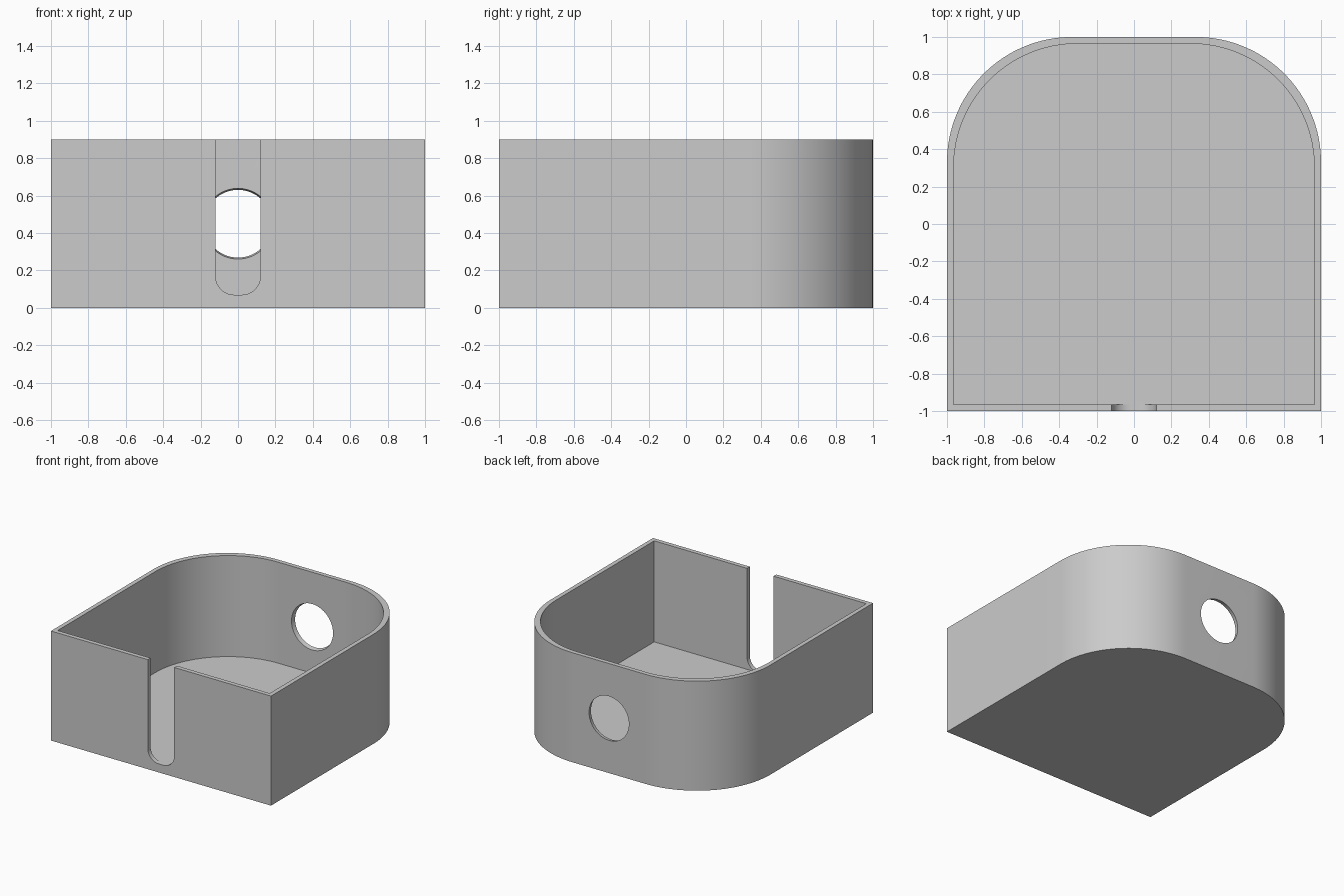
import bpy, bmesh
from math import sin, cos, pi, radians
from mathutils import Matrix, Vector

if "Cube" in bpy.data.objects:
    bpy.data.objects.remove(bpy.data.objects["Cube"])


def arc(cx, cy, r, a0, a1, n=32):
    return [(cx + r * cos(a0 + (a1 - a0) * i / n), cy + r * sin(a0 + (a1 - a0) * i / n))
            for i in range(n + 1)]


def prism(name, points, offset):
    """Closed 3D outline extruded along an offset vector."""
    bm = bmesh.new()
    face = bm.faces.new([bm.verts.new(p) for p in points])
    ext = bmesh.ops.extrude_face_region(bm, geom=[face])
    moved = [g for g in ext["geom"] if isinstance(g, bmesh.types.BMVert)]
    bmesh.ops.translate(bm, verts=moved, vec=Vector(offset))
    return finish(name, bm)


def finish(name, bm):
    bmesh.ops.recalc_face_normals(bm, faces=bm.faces)
    mesh = bpy.data.meshes.new(name)
    bm.to_mesh(mesh)
    bm.free()
    obj = bpy.data.objects.new(name, mesh)
    bpy.context.collection.objects.link(obj)
    return obj


def d_shape(w, r):
    """Square front corners at y = -w, rounded back corners."""
    c = w - r
    return [(-w, -w), (w, -w)] + arc(c, c, r, 0, pi / 2) + arc(-c, c, r, pi / 2, pi)


H, WALL, FLOOR = 0.9, 0.036, 0.07

# Outer shell and inner cavity
tray = prism("tray", [(x, y, 0) for x, y in d_shape(1, 0.67)], (0, 0, H))
cavity = prism("cavity_cutter", [(x, y, FLOOR) for x, y in d_shape(1 - WALL, 0.66)], (0, 0, 1.2))

# Front slot, open at the top, its bottom flush with the floor
hw, r = 0.12, 0.1
slot_outline = ([(hw, 1.2), (-hw, 1.2)]
                + arc(-hw + r, FLOOR + r, r, pi, 1.5 * pi, 12)
                + arc(hw - r, FLOOR + r, r, 1.5 * pi, 2 * pi, 12))
slot = prism("slot_cutter", [(x, -1.1, z) for x, z in slot_outline], (0, 0.16, 0))

# Round hole in the back wall, slightly wider on the inside
bm = bmesh.new()
bmesh.ops.create_cone(bm, cap_ends=True, segments=64, radius1=0.196, radius2=0.174, depth=0.1,
                      matrix=Matrix.Translation((0, 1 - WALL / 2, 0.45)) @ Matrix.Rotation(-pi / 2, 4, 'X'))
hole = finish("hole_cutter", bm)

for cutter in (cavity, slot, hole):
    mod = tray.modifiers.new(cutter.name, 'BOOLEAN')
    mod.operation = 'DIFFERENCE'
    mod.solver = 'EXACT'
    mod.object = cutter
    cutter.hide_render = True

# Apply the cuts and remove the cutters
bpy.context.view_layer.objects.active = tray
tray.select_set(True)
for mod in list(tray.modifiers):
    bpy.ops.object.modifier_apply(modifier=mod.name)
for cutter in (cavity, slot, hole):
    bpy.data.objects.remove(cutter)
bpy.ops.object.shade_smooth_by_angle(angle=radians(30))
